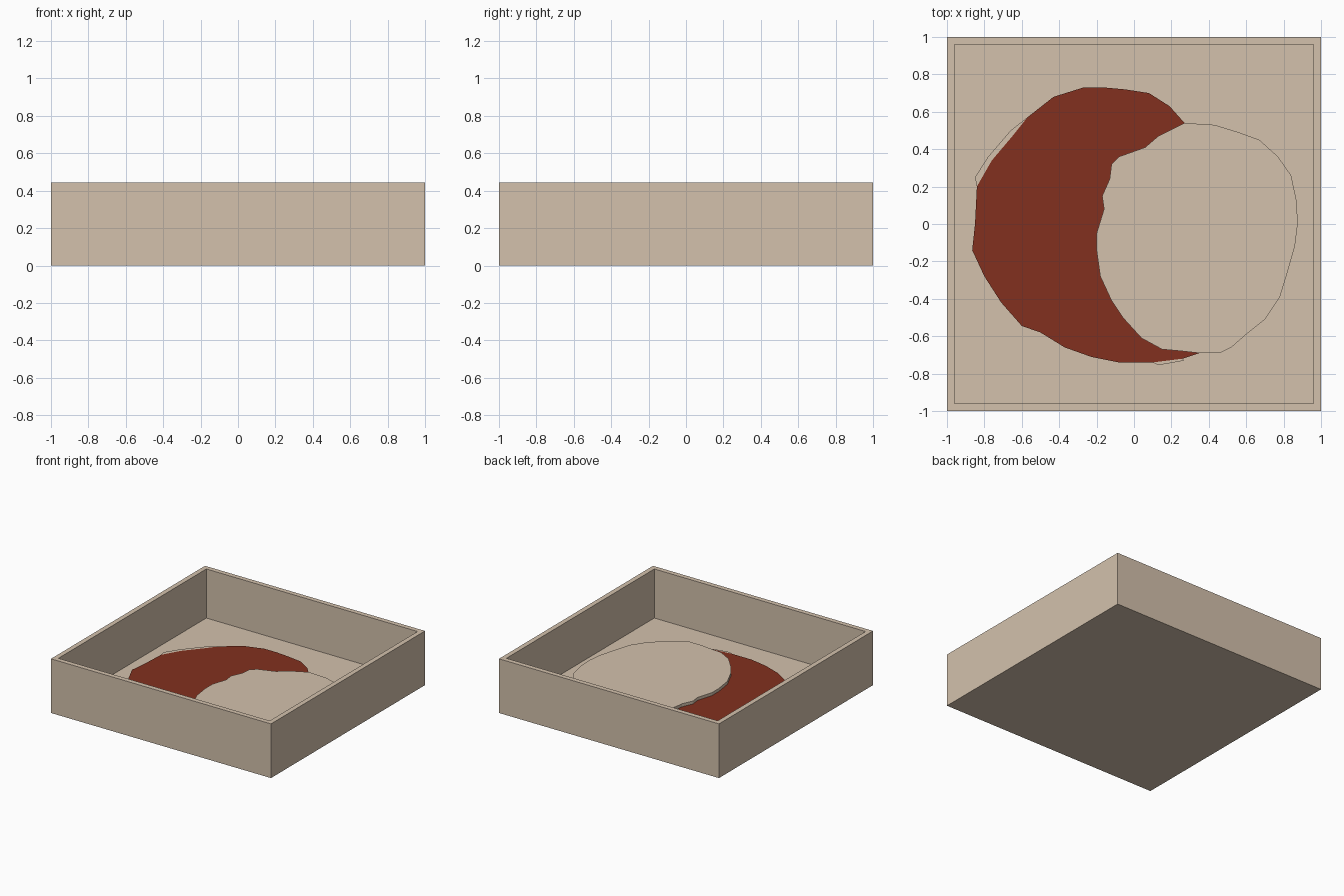
import bpy, bmesh

cube = bpy.data.objects.get("Cube")
if cube:
    bpy.data.objects.remove(cube, do_unlink=True)

HEIGHT, WALL, FLOOR = 0.445, 0.04, 0.042
CRESCENT_TOP, DISC_TOP = 0.062, 0.087


def make_material(name, rgb):
    mat = bpy.data.materials.new(name)
    mat.use_nodes = True
    mat.diffuse_color = (*rgb, 1)
    mat.node_tree.nodes["Principled BSDF"].inputs["Base Color"].default_value = (*rgb, 1)
    return mat


beige = make_material("beige", (0.655, 0.535, 0.415))
rust = make_material("rust_red", (0.225, 0.030, 0.013))


def add_object(name, bm, mat):
    bmesh.ops.recalc_face_normals(bm, faces=bm.faces)
    mesh = bpy.data.meshes.new(name)
    bm.to_mesh(mesh)
    bm.free()
    mesh.materials.append(mat)
    obj = bpy.data.objects.new(name, mesh)
    bpy.context.collection.objects.link(obj)
    return obj


def slab(name, outline, top_z, mat):
    """Flat slab standing on the tray floor."""
    bm = bmesh.new()
    face = bm.faces.new([bm.verts.new((x, y, FLOOR)) for x, y in outline])
    top = bmesh.ops.extrude_face_region(bm, geom=[face])["geom"]
    for v in top:
        if isinstance(v, bmesh.types.BMVert):
            v.co.z = top_z
    return add_object(name, bm, mat)


# Open square tray: block with its top inset and pushed down to the floor
bm = bmesh.new()
bmesh.ops.create_cube(bm, size=2)
for v in bm.verts:
    v.co.z = HEIGHT if v.co.z > 0 else 0
bm.normal_update()
top = max(bm.faces, key=lambda f: f.calc_center_median().z)
bmesh.ops.inset_region(bm, faces=[top], thickness=WALL, use_even_offset=True)
well = bmesh.ops.extrude_discrete_faces(bm, faces=[top])["faces"][0]
bmesh.ops.translate(bm, verts=well.verts, vec=(0, 0, FLOOR - HEIGHT))
add_object("tray", bm, beige)

# Ragged edge shared by the crescent and the disc, bottom tip to top tip
shared_edge = [
    (0.35, -0.69), (0.26, -0.68), (0.15, -0.67), (0.04, -0.61), (-0.06, -0.50),
    (-0.12, -0.41), (-0.18, -0.28), (-0.20, -0.14), (-0.20, -0.05), (-0.16, 0.08),
    (-0.17, 0.15), (-0.13, 0.24), (-0.12, 0.32), (-0.08, 0.36), (0.06, 0.41),
    (0.13, 0.47), (0.27, 0.54)]

# Crescent outer edge, top tip round the left to the bottom tip
crescent_edge = [
    (0.19, 0.63), (0.08, 0.70), (-0.05, 0.72), (-0.16, 0.73), (-0.27, 0.73),
    (-0.43, 0.68), (-0.57, 0.57), (-0.65, 0.47), (-0.76, 0.34), (-0.84, 0.20),
    (-0.85, 0.00), (-0.865, -0.14), (-0.80, -0.28), (-0.71, -0.42), (-0.60, -0.545),
    (-0.50, -0.58), (-0.37, -0.66), (-0.23, -0.71), (-0.08, -0.74), (0.10, -0.74),
    (0.26, -0.72)]

# Disc outer edge, top tip round the right to the bottom tip
disc_edge = [
    (0.43, 0.53), (0.56, 0.49), (0.67, 0.45), (0.77, 0.36), (0.84, 0.26),
    (0.87, 0.12), (0.875, 0.00), (0.86, -0.12), (0.82, -0.26), (0.78, -0.39),
    (0.70, -0.51), (0.60, -0.59), (0.52, -0.66), (0.46, -0.69)]

slab("crescent", shared_edge + crescent_edge, CRESCENT_TOP, rust)
slab("pale_disc", shared_edge + disc_edge, DISC_TOP, beige)

# Pale slivers showing past the crescent's outer edge
slab("upper_sliver", [(-0.57, 0.57), (-0.66, 0.50), (-0.78, 0.36), (-0.85, 0.25),
                      (-0.84, 0.20), (-0.76, 0.34), (-0.65, 0.47)], CRESCENT_TOP, beige)
slab("lower_sliver", [(0.10, -0.74), (0.13, -0.755), (0.27, -0.73), (0.26, -0.72)],
     CRESCENT_TOP, beige)
